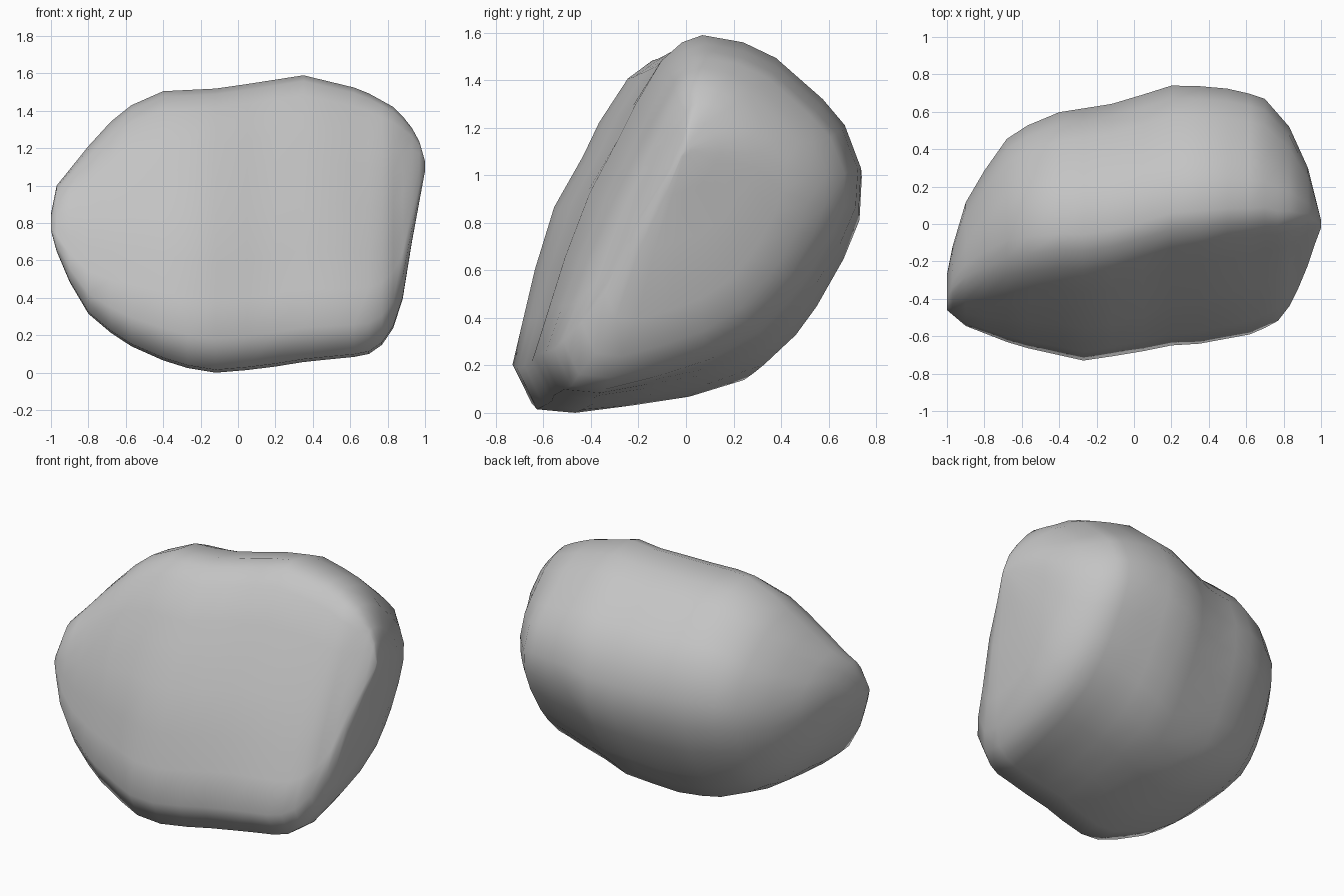
import bpy, bmesh

# Outlines of the boulder along x: upper, lower, back and front limits
UPPER = [(-1, .85), (-.97, 1.0), (-.72, 1.31), (-.57, 1.43), (-.4, 1.505), (-.1, 1.52),
         (.35, 1.59), (.66, 1.515), (.85, 1.41), (.96, 1.27), (1, 1.13)]
LOWER = [(-1, .76), (-.97, .65), (-.86, .39), (-.78, .29), (-.61, .16), (-.44, .08),
         (-.3, .03), (-.12, 0), (.12, .02), (.4, .065), (.6, .08), (.7, .1),
         (.8, .17), (.87, .33), (.93, .7), (1, 1.08)]
BACK = [(-1, -.27), (-.94, .03), (-.86, .2), (-.68, .455), (-.48, .585), (-.1, .645),
        (.2, .74), (.45, .735), (.69, .68), (.83, .52), (.93, .3), (1, .02)]
FRONT = [(-1, -.46), (-.9, -.545), (-.63, -.65), (-.27, -.73), (0, -.69), (.22, -.645),
         (.35, -.64), (.62, -.59), (.76, -.53), (.83, -.44), (.91, -.28), (.97, -.1), (1, -.02)]

# Cross-section in unit height and depth.
# Sloping front: height, then depth at the left end, middle and right end
FACE = [(.12, 0, 0, 0), (.255, .025, .035, .06), (.39, .05, .07, .12), (.566, .095, .13, .21),
        (.71, .16, .22, .29), (.805, .21, .27, .345), (.93, .31, .36, .42),
        (.98, .40, .435, .47), (1, .5, .5, .53)]
# Rounded back and underside: depth, then height at the left, middle and right
REAR = [(.64, .98, .98, .98), (.74, .937, .937, .937), (.883, .824, .824, .824),
        (.95, .748, .748, .76), (1, .61, .623, .65), (.993, .48, .503, .55),
        (.945, .355, .396, .45), (.863, .215, .264, .33), (.80, .14, .185, .26),
        (.705, .07, .105, .175), (.535, .03, .055, .09), (.36, .012, .027, .04),
        (.178, 0, 0, 0), (.06, .01, .01, .01)]
STATIONS = [-1, -.97, -.9, -.8, -.68, -.57, -.4, -.27, -.12, .05, .2, .35,
            .5, .62, .7, .77, .83, .88, .93, .97, 1]


def sample(line, x):
    for (x0, v0), (x1, v1) in zip(line, line[1:]):
        if x <= x1:
            return v0 + (v1 - v0) * (x - x0) / (x1 - x0)
    return line[-1][1]


def ramp(x, start, end):
    return min(1, max(0, (x - start) / (end - start)))


def blend(l, m, r, left, right):
    return m + left * (l - m) + right * (r - m)


def section(bm, x):
    y0, y1 = sample(FRONT, x), sample(BACK, x)
    z0, z1 = sample(LOWER, x), sample(UPPER, x)
    pts = [(blend(l, m, r, ramp(x, -.4, -.85), ramp(x, -.1, .8)), v) for v, l, m, r in FACE]
    pts += [(u, blend(l, m, r, ramp(x, .1, -.45), ramp(x, .15, .65))) for u, l, m, r in REAR]
    return [bm.verts.new((x, y0 + u * (y1 - y0), z0 + v * (z1 - z0))) for u, v in pts]


# Boulder: loft the sections and close both ends
bm = bmesh.new()
rings = [section(bm, x) for x in STATIONS]
n = len(rings[0])
for a, b in zip(rings, rings[1:]):
    for i in range(n):
        j = (i + 1) % n
        bm.faces.new((a[i], a[j], b[j], b[i]))
for ring in (rings[0], rings[-1]):
    cap = bm.faces.new(ring)
    bmesh.ops.poke(bm, faces=[cap])
bmesh.ops.recalc_face_normals(bm, faces=bm.faces)
for f in bm.faces:
    f.smooth = True

mesh = bpy.data.meshes.new("boulder")
bm.to_mesh(mesh)
bm.free()
stone = bpy.data.materials.new("stone grey")
stone.diffuse_color = (.55, .55, .55, 1)
mesh.materials.append(stone)
bpy.context.collection.objects.link(bpy.data.objects.new("boulder", mesh))
